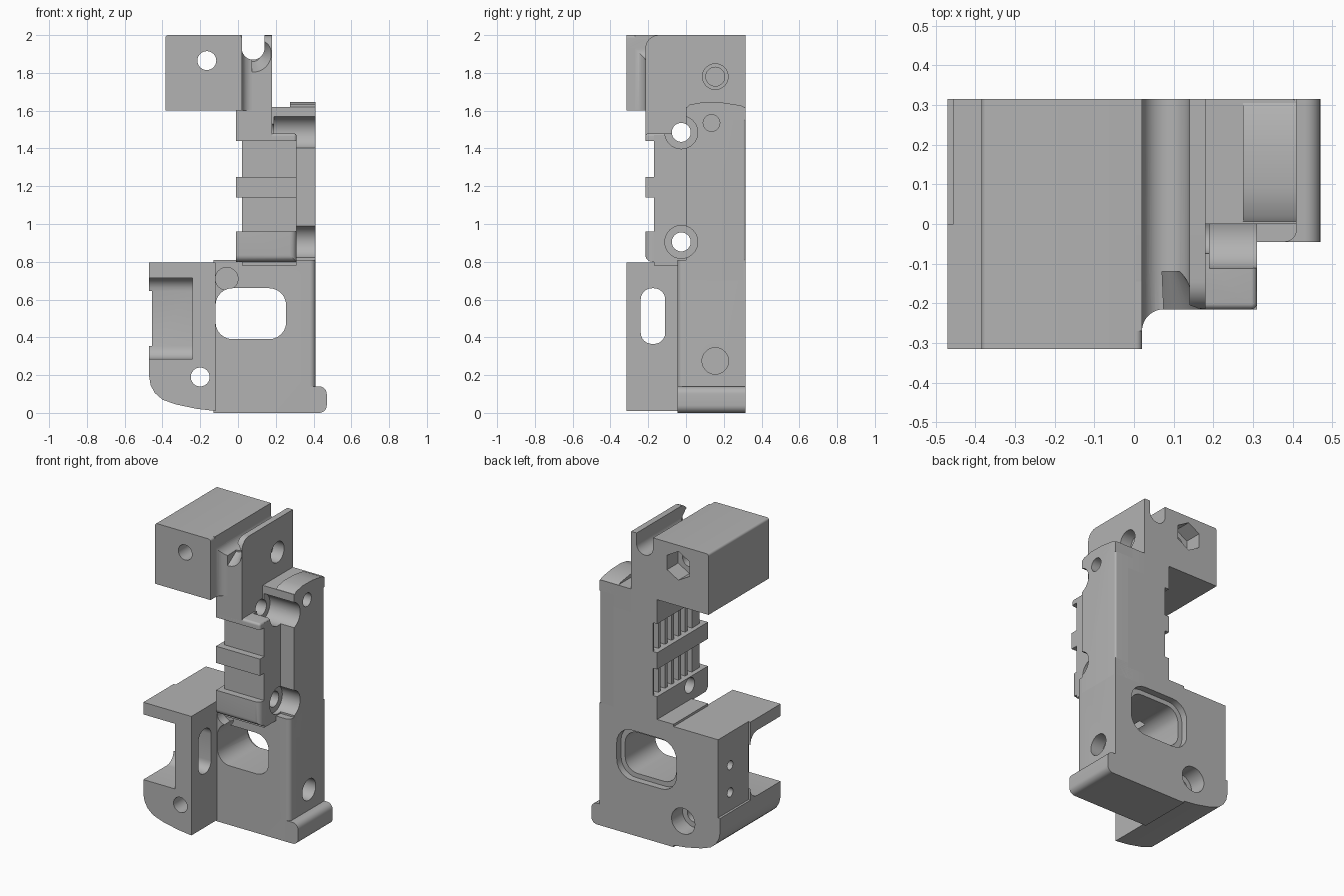
import bpy, bmesh, math
from mathutils import Matrix, Vector

cube = bpy.data.objects.get("Cube")
if cube:
    bpy.data.objects.remove(cube, do_unlink=True)

grey = bpy.data.materials.new("matte grey")
grey.use_nodes = True
grey.diffuse_color = (0.45, 0.45, 0.45, 1)
grey.node_tree.nodes["Principled BSDF"].inputs["Base Color"].default_value = grey.diffuse_color


def finish(name, bm):
    bmesh.ops.recalc_face_normals(bm, faces=bm.faces)
    mesh = bpy.data.meshes.new(name)
    bm.to_mesh(mesh)
    bm.free()
    mesh.materials.append(grey)
    ob = bpy.data.objects.new(name, mesh)
    bpy.context.collection.objects.link(ob)
    return ob


def box(name, x, y, z, r=0, pick=None):
    """Box from (min, max) pairs; edges whose middle satisfies pick are rounded."""
    bm = bmesh.new()
    bmesh.ops.create_cube(bm, size=1)
    for v in bm.verts:
        v.co = [(a + b) / 2 + c * (b - a) for (a, b), c in zip((x, y, z), v.co)]
    if r:
        mid = Vector([sum(p) / 2 for p in (x, y, z)])
        edges = []
        for e in bm.edges:
            d = (e.verts[0].co + e.verts[1].co) / 2 - mid
            signs = tuple(0 if abs(c) < 1e-5 else (1 if c > 0 else -1) for c in d)
            if pick(*signs):
                edges.append(e)
        bmesh.ops.bevel(bm, geom=edges, offset=r, segments=6, profile=0.5, affect='EDGES')
    return finish(name, bm)


def prism(name, axis, points, low, high):
    """Extrude a profile, given as (x, z) along Y or (y, z) along X."""
    bm = bmesh.new()
    place = (lambda p, t: (p[0], t, p[1])) if axis == 'Y' else (lambda p, t: (t, *p))
    face = bm.faces.new([bm.verts.new(place(p, low)) for p in points])
    out = bmesh.ops.extrude_face_region(bm, geom=[face])
    step = (0, high - low, 0) if axis == 'Y' else (high - low, 0, 0)
    bmesh.ops.translate(bm, vec=step, verts=[v for v in out["geom"] if isinstance(v, bmesh.types.BMVert)])
    return finish(name, bm)


def rod(axis, a, b, r, low, high, sides=40, tip=None):
    """Cutter cylinder along X or Y; a second radius makes a taper."""
    bm = bmesh.new()
    bmesh.ops.create_cone(bm, cap_ends=True, segments=sides, radius1=r,
                          radius2=r if tip is None else tip, depth=high - low)
    m = (low + high) / 2
    if axis == 'X':
        mat = Matrix.Translation((m, a, b)) @ Matrix.Rotation(math.pi / 2, 4, 'Y')
    else:
        mat = Matrix.Translation((a, m, b)) @ Matrix.Rotation(-math.pi / 2, 4, 'X')
    bmesh.ops.transform(bm, matrix=mat, verts=bm.verts)
    return finish("cutter", bm)


def cut(cutter, *parts):
    for ob in parts:
        mod = ob.modifiers.new("cut", 'BOOLEAN')
        mod.object, mod.operation, mod.solver = cutter, 'DIFFERENCE', 'EXACT'
        bpy.context.view_layer.update()
        mesh = bpy.data.meshes.new_from_object(ob.evaluated_get(bpy.context.evaluated_depsgraph_get()))
        ob.modifiers.clear()
        ob.data = mesh
    bpy.data.objects.remove(cutter, do_unlink=True)


along_y = lambda x, y, z: y == 0
BACK = 0.315

# Upper block and the fin beside it
upper_block = box("upper_block", (-0.385, 0.02), (-0.315, BACK), (1.6, 2), 0.015,
                  lambda x, y, z: y == 0 and z == 1)
fin = box("upper_fin", (-0.01, 0.18), (-0.215, BACK), (1.44, 2), 0.07,
          lambda x, y, z: x == 0 and y == -1 and z == 1)
c = [(0.02 + 0.055 * (1 - math.cos(t)), -0.27 + 0.055 * math.sin(t))
     for t in [i * math.pi / 16 for i in range(9)]]
blend = prism("blend_fillet", 'X', [(0, 0)] + [(1, 0), (0, 1)], 0, 1)
bm = bmesh.new()
face = bm.faces.new([bm.verts.new((x, y, 1.6)) for x, y in [(0, -0.27)] + c + [(0.07, -0.1), (0, -0.1)]])
out = bmesh.ops.extrude_face_region(bm, geom=[face])
bmesh.ops.translate(bm, vec=(0, 0, 0.4), verts=[v for v in out["geom"] if isinstance(v, bmesh.types.BMVert)])
bpy.data.objects.remove(blend, do_unlink=True)
blend = finish("blend_fillet", bm)

# Ribbed middle column
ridge_edges = lambda x, y, z: (x == 1 and y <= 0) or (y == -1 and z != 0)
column = box("middle_column", (0.02, 0.31), (-0.17, BACK), (0.78, 1.47))
upper_rib = box("upper_rib", (-0.01, 0.31), (-0.215, 0), (1.44, 1.48), 0.015,
                lambda x, y, z: (x == 1 and z == 1) or (x == 1 and y == -1) or (y == -1 and z == 1))
middle_rib = box("middle_rib", (-0.01, 0.31), (-0.215, BACK), (1.14, 1.25))
lower_rib = box("lower_rib", (-0.01, 0.31), (-0.215, BACK), (0.8, 0.96), 0.035,
                lambda x, y, z: y == -1 and (x == 1 or z == -1))
rear_rib = box("rear_upper_rib", (-0.01, 0.18), (-0.1, BACK), (1.44, 1.6))

# Side rail with its raised cap
rail = box("side_rail", (0.15, 0.41), (0, BACK), (0.7, 1.62), 0.012,
           lambda x, y, z: x == 1 and y == 1)
cap = prism("rail_cap", 'X', [(0, 1.55), (0, 1.615), (0.02, 1.632), (0.09, 1.645),
                              (0.19, 1.643), (0.29, 1.628), (BACK, 1.615), (BACK, 1.55)], 0.275, 0.41)

# Base body, foot and lower side block
base = box("base_body", (-0.13, 0.41), (-0.045, BACK), (0, 0.81), 0.03,
           lambda x, y, z: x == 1 and y == -1)
foot = box("foot", (0.3, 0.47), (-0.045, BACK), (0, 0.14), 0.04,
           lambda x, y, z: y == 0 and x == 1)
block = prism("lower_side_block", 'Y', [(-0.12, 0.01), (-0.22, 0.022), (-0.33, 0.045), (-0.4, 0.07),
              (-0.44, 0.105), (-0.462, 0.145), (-0.47, 0.19), (-0.47, 0.795), (-0.12, 0.795)], -0.315, BACK)

# Channel, side step and slot in the lower block
cut(box("cutter", (-0.6, -0.24), (-0.5, 0), (0.285, 0.715), 0.07,
        lambda x, y, z: x == 0 and y == 1), block)
cut(box("cutter", (-0.6, -0.455), (0, 0.5), (0.28, 0.9)), block)
cut(box("cutter", (-0.3, 0), (-0.24, -0.11), (0.365, 0.66), 0.06,
        lambda x, y, z: x == 0), block)
for z in (0.4, 0.58):
    cut(rod('X', 0.19, z, 0.03, -0.6, -0.33, 24), block)

# Rounded window through the base, flared at both mouths
cut(box("cutter", (-0.119, 0.255), (-0.4, 0.5), (0.39, 0.66), 0.09, along_y), base)
cut(box("cutter", (-0.15, 0.285), (0.27, 0.5), (0.36, 0.69), 0.11, along_y), base, block)

# Shallow dimple under the column
cut(rod('Y', -0.06, 0.71, 0.06, -0.2, 0.02), base)

# Vertical slots on the open side of the column
for low, high in ((0.96, 1.14), (1.25, 1.44)):
    for i in range(6):
        y = -0.09 + i * 0.07
        cut(box("cutter", (-0.1, 0.06), (y, y + 0.045), (low, high)), column)

# Cross holes with counterbores that notch the rail
for z, start in ((1.485, 0.19), (0.905, 0.28)):
    cut(rod('X', -0.025, z, 0.05, -0.2, 0.6), column, upper_rib, lower_rib, rear_rib, fin, rail, base)
    cut(rod('X', -0.025, z, 0.087, start, 0.6), column, upper_rib, lower_rib, rail, cap, base)

# Groove beside the fin, flared towards the front
cut(rod('Y', 0.08, 1.93, 0.06, -0.5, 0.5), fin, upper_block, blend)
cut(box("cutter", (0.02, 0.14), (-0.5, 0.5), (1.93, 2.1)), fin, upper_block, blend)
cut(rod('Y', 0.08, 1.9, 0.14, -0.29, -0.12, tip=0.04), fin)

# Screw holes through the blocks with nut pockets behind
cut(rod('Y', -0.165, 1.865, 0.05, -0.5, 0.5), upper_block)
cut(rod('Y', -0.165, 1.865, 0.095, 0.2, 0.5, 6), upper_block)
cut(rod('Y', -0.2, 0.19, 0.05, -0.5, 0.5), block, base)
cut(rod('Y', -0.2, 0.19, 0.085, 0.2, 0.5), block, base)

# Blind holes on the outer side
cut(rod('X', 0.155, 1.78, 0.068, 0.1, 0.6), fin)
cut(rod('X', 0.155, 1.78, 0.05, 0.03, 0.6), fin)
cut(rod('X', 0.135, 1.535, 0.044, 0.3, 0.6), rail, cap)
cut(rod('X', 0.155, 0.275, 0.07, 0.32, 0.6), base)

# Smooth the curved faces only
bpy.ops.object.select_all(action='DESELECT')
for ob in bpy.context.collection.objects:
    if ob.type == 'MESH':
        ob.select_set(True)
        bpy.context.view_layer.objects.active = ob
bpy.ops.object.shade_smooth_by_angle(angle=math.radians(30))
